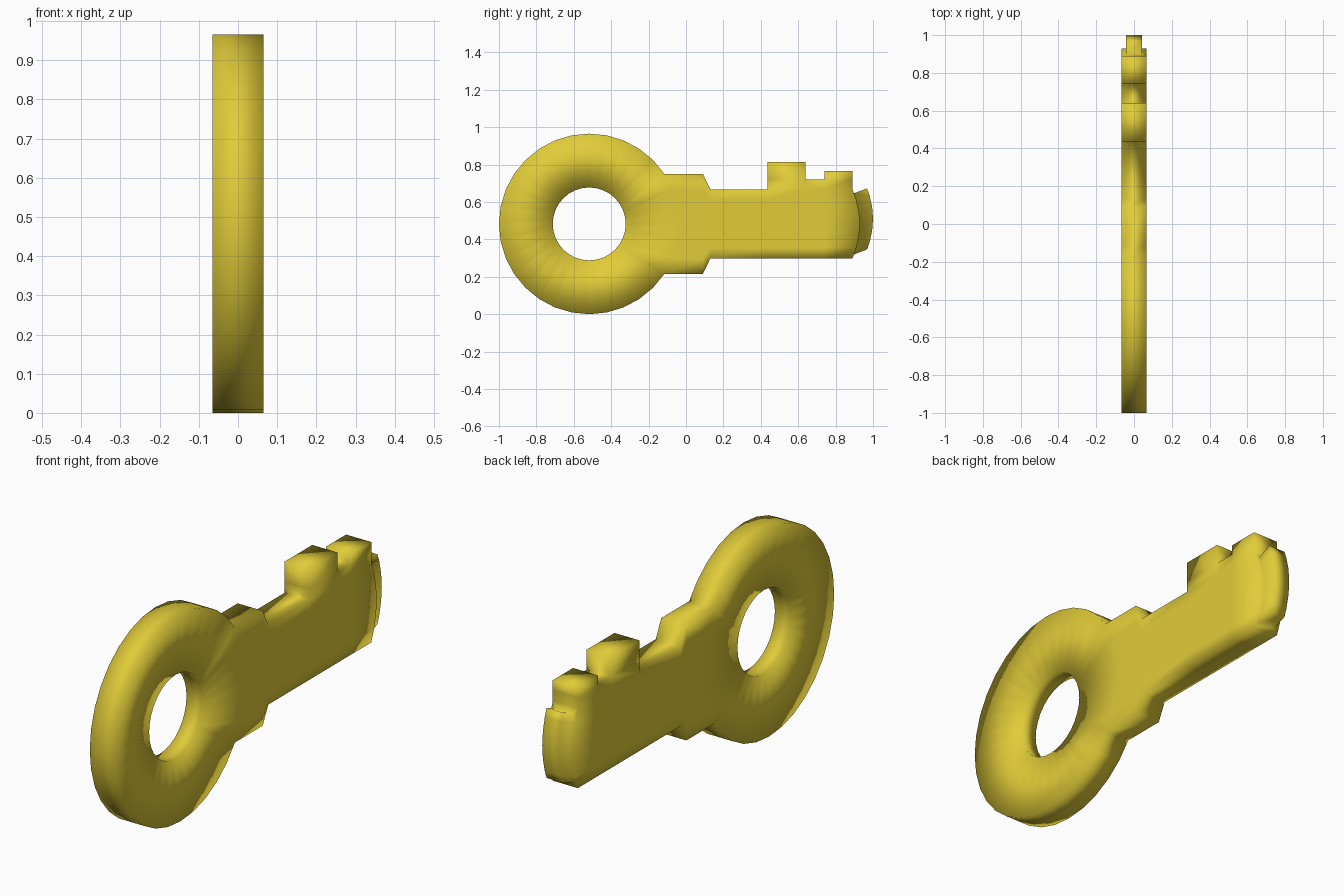
import bpy
import bmesh
from math import sin, cos, hypot, radians

cube = bpy.data.objects.get("Cube")
if cube:
    bpy.data.objects.remove(cube, do_unlink=True)

gold = bpy.data.materials.new("yellow_gold")
gold.use_nodes = True
gold.diffuse_color = (0.75, 0.6, 0.04, 1)
gold.node_tree.nodes["Principled BSDF"].inputs["Base Color"].default_value = gold.diffuse_color

MID = 0.4825            # height of the key's long axis
BOW_Y = -0.5175         # centre of the round bow
OUTER, HOLE = 0.4825, 0.195
HALF, HOLE_HALF = 0.065, 0.04   # half thickness of the key and of the hole's rim
SHAFT = 0.185           # half height of the shaft
SEGMENTS = 32
STEP = radians(360 / SEGMENTS)
ROWS = range(-3, 4)     # bow corners that run on into the neck


def arc(radius, steps):
    return [(BOW_Y + radius * cos(k * STEP), MID + radius * sin(k * STEP)) for k in steps]


def column(y, half_height, bulge=0.0):
    """Points up the key at one y, spaced like the bow corners."""
    top = sin(3 * STEP)
    return [(y + bulge * (1 - (sin(k * STEP) / top) ** 2),
             MID + half_height * sin(k * STEP) / top) for k in ROWS]


def extrude(bm, faces, offset, keep):
    grown = bmesh.ops.extrude_face_region(bm, geom=faces, use_keep_orig=keep)
    moved = [v for v in grown["geom"] if isinstance(v, bmesh.types.BMVert)]
    bmesh.ops.translate(bm, verts=moved, vec=offset)


# Bow ring
strips = [(arc(HOLE, range(SEGMENTS + 1)), arc(OUTER, range(SEGMENTS + 1)))]

# Neck, shaft and rounded shaft end
columns = [arc(OUTER, ROWS), column(0.09, 0.268)]
columns += [column(y, SHAFT) for y in (0.13, 0.435, 0.64, 0.74)]
columns.append(column(0.89, SHAFT, 0.04))
strips += list(zip(columns, columns[1:]))

# Teeth, standing on a low ridge
top, ridge = MID + SHAFT, 0.72
teeth_y = (0.435, 0.64, 0.74, 0.89)
strips.append(([(y, top) for y in teeth_y], [(y, ridge) for y in teeth_y]))
for start, end, height in ((0.435, 0.64, 0.813), (0.74, 0.89, 0.766)):
    strips.append(([(start, ridge), (end, ridge)], [(start, height), (end, height)]))

# Join the strips into a flat sheet and thicken it
bm = bmesh.new()
for a, b in strips:
    for i in range(len(a) - 1):
        bm.faces.new([bm.verts.new((-HALF, y, z))
                      for y, z in (a[i], a[i + 1], b[i + 1], b[i])])
bmesh.ops.remove_doubles(bm, verts=bm.verts, dist=0.0005)
extrude(bm, bm.faces[:], (2 * HALF, 0, 0), True)
bmesh.ops.recalc_face_normals(bm, faces=bm.faces[:])

# Dish the bow in towards its hole
for v in bm.verts:
    if hypot(v.co.y - BOW_Y, v.co.z - MID) < HOLE + 0.01:
        v.co.x *= HOLE_HALF / HALF

# Thin tip, inset in the shaft end and drawn out slightly upwards
bm.normal_update()
end_faces = [f for f in bm.faces
             if f.normal.y > 0.5 and f.calc_center_median().y > 0.88
             and f.calc_center_median().z < top]
bmesh.ops.inset_region(bm, faces=end_faces, thickness=0.023, use_even_offset=True)
extrude(bm, end_faces, (0, 0.07, 0.027), False)
bmesh.ops.recalc_face_normals(bm, faces=bm.faces[:])

mesh = bpy.data.meshes.new("key")
bm.to_mesh(mesh)
bm.free()
mesh.materials.append(gold)
mesh.shade_smooth()
bpy.context.collection.objects.link(bpy.data.objects.new("key", mesh))
